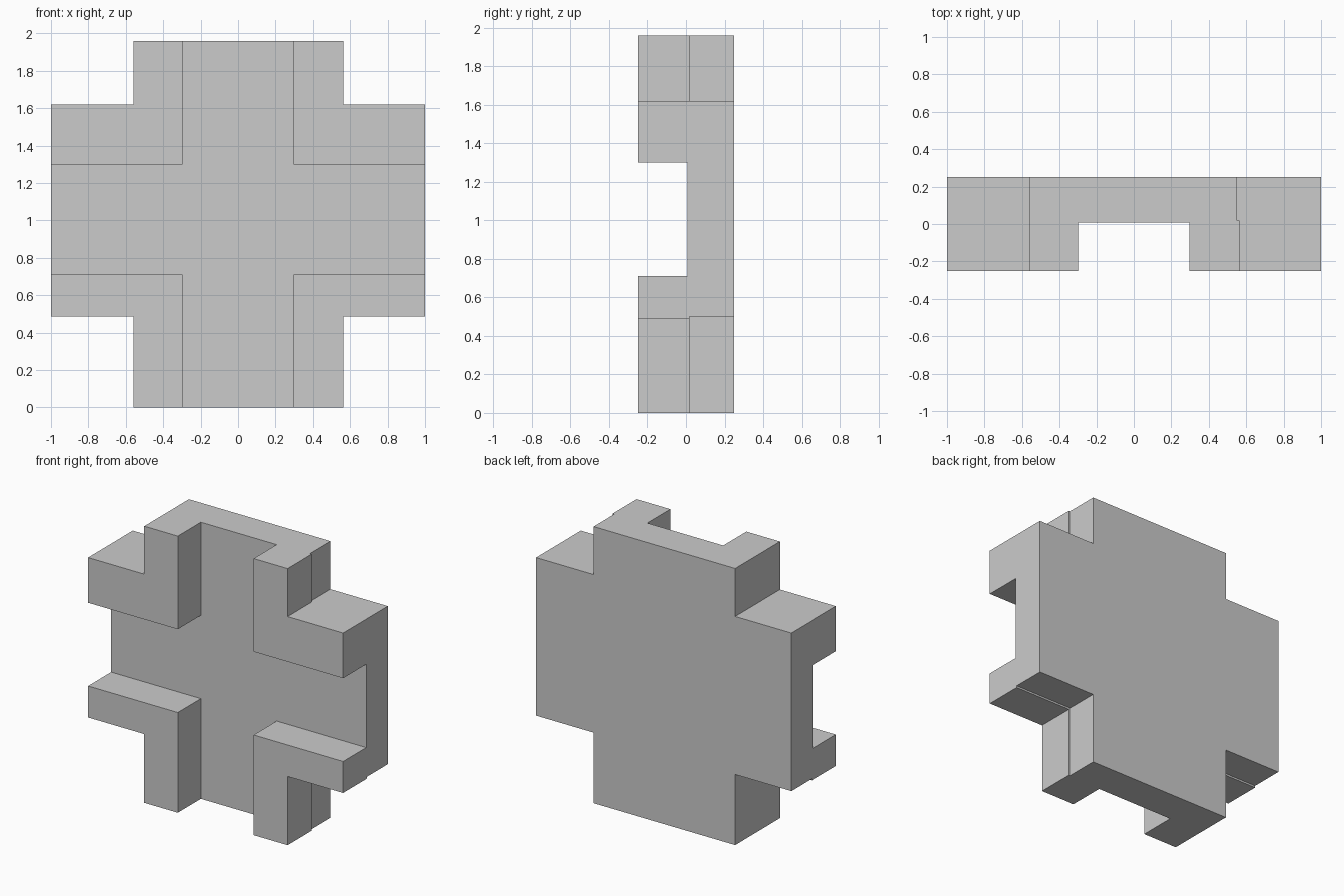
import bpy, bmesh, math

if "Cube" in bpy.data.objects:
    bpy.data.objects.remove(bpy.data.objects["Cube"])

FRONT, BACK = -0.25, 0.25
FLOOR, SEAM = 0.008, 0.018      # recess floor, back end of the corner ribs
TOP = 1.96


def extrude_profile(name, points, y0, y1):
    """Extrude an x-z outline from y0 to y1."""
    bm = bmesh.new()
    face = bm.faces.new([bm.verts.new((x, y0, z)) for x, z in points])
    out = bmesh.ops.extrude_face_region(bm, geom=[face])
    verts = [g for g in out["geom"] if isinstance(g, bmesh.types.BMVert)]
    bmesh.ops.translate(bm, verts=verts, vec=(0, y1 - y0, 0))
    bmesh.ops.recalc_face_normals(bm, faces=bm.faces)
    mesh = bpy.data.meshes.new(name)
    bm.to_mesh(mesh)
    bm.free()
    obj = bpy.data.objects.new(name, mesh)
    bpy.context.collection.objects.link(obj)
    return obj


# Cross-shaped back plate, a touch narrower on the right and underneath
L, R, LOW, HIGH = -0.56, 0.55, 0.50, 1.62
plate = extrude_profile("cross_body", [
    (L, 0), (R, 0), (R, LOW), (1, LOW), (1, HIGH), (R, HIGH),
    (R, TOP), (L, TOP), (L, HIGH), (-1, HIGH), (-1, LOW), (L, LOW)], FLOOR, BACK)

# Four L-shaped corner ribs that leave a cross-shaped channel
ribs = []
for side, x_out in ((-1, 0.56), (1, 0.563)):
    for label, z_in, z_out, z_end in (("upper", 1.30, 1.62, TOP), ("lower", 0.71, 0.487, 0)):
        outline = [(0.297, z_in), (1, z_in), (1, z_out),
                   (x_out, z_out), (x_out, z_end), (0.297, z_end)]
        ribs.append(extrude_profile(f"{label}_corner_rib",
                                    [(side * x, z) for x, z in outline], FRONT, SEAM))

# Fuse the ribs into the plate
bpy.context.view_layer.objects.active = plate
for rib in ribs:
    mod = plate.modifiers.new("fuse", 'BOOLEAN')
    mod.operation, mod.solver, mod.object = 'UNION', 'EXACT', rib
    bpy.ops.object.modifier_apply(modifier=mod.name)
    bpy.data.objects.remove(rib)

# Merge coplanar faces left by the union
bm = bmesh.new()
bm.from_mesh(plate.data)
bmesh.ops.remove_doubles(bm, verts=bm.verts, dist=0.0005)
bmesh.ops.dissolve_limit(bm, angle_limit=math.radians(1), verts=bm.verts, edges=bm.edges)
bm.to_mesh(plate.data)
bm.free()
